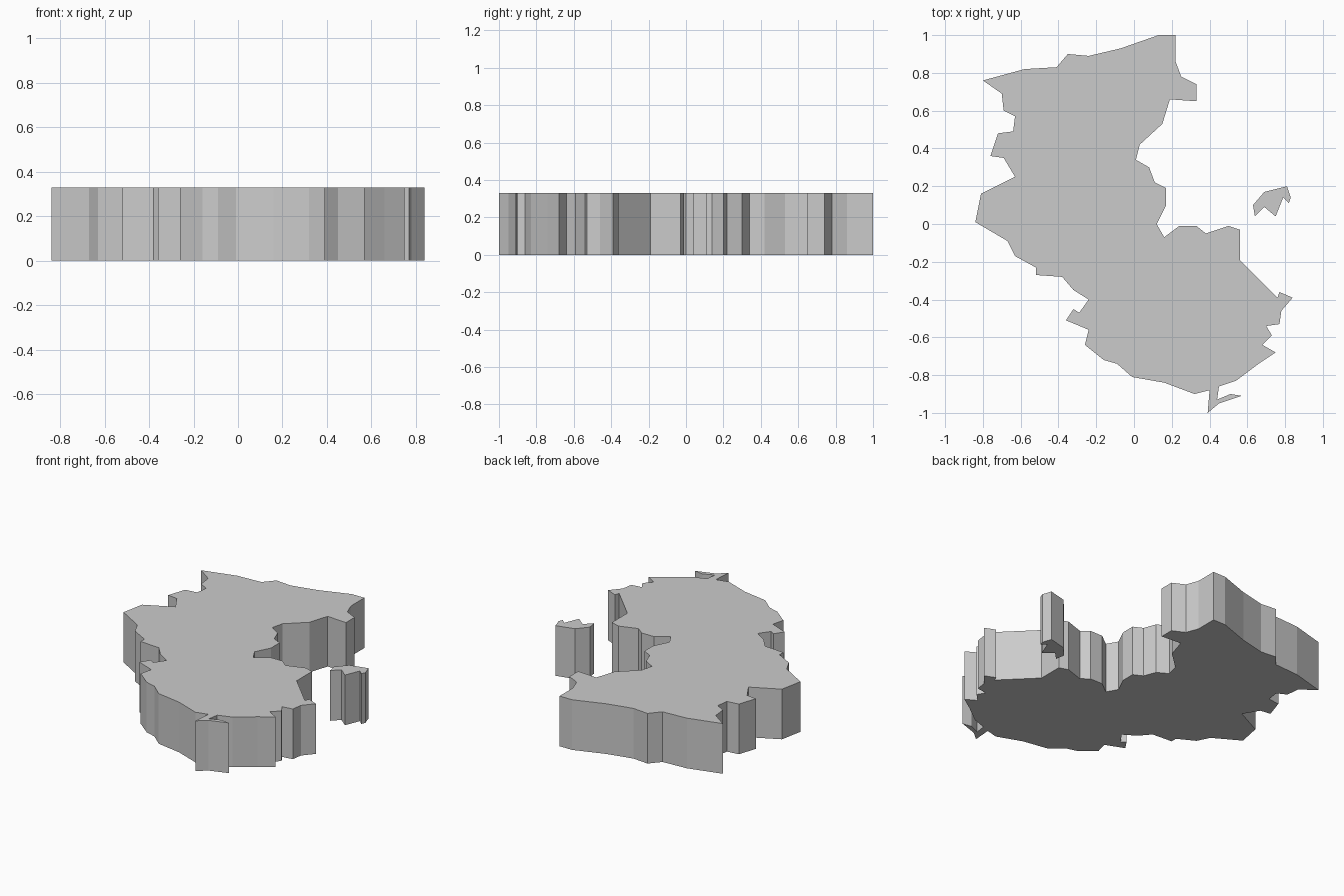
import bpy, bmesh

HEIGHT = 0.33


def extrude_outline(name, outline):
    """Flat-shaded slab standing on z = 0 with the given plan outline."""
    bm = bmesh.new()
    base = bm.faces.new([bm.verts.new((x, y, 0)) for x, y in outline])
    top = bmesh.ops.extrude_face_region(bm, geom=[base], use_keep_orig=True)["geom"]
    bmesh.ops.translate(bm, vec=(0, 0, HEIGHT),
                        verts=[v for v in top if isinstance(v, bmesh.types.BMVert)])
    bmesh.ops.recalc_face_normals(bm, faces=bm.faces)
    mesh = bpy.data.meshes.new(name)
    bm.to_mesh(mesh)
    bm.free()
    obj = bpy.data.objects.new(name, mesh)
    bpy.context.collection.objects.link(obj)
    return obj


# Main land mass, clockwise from its north-east corner
extrude_outline("mainland", [
    # north-east cape and east bay
    (0.22, 1.00), (0.22, 0.86), (0.25, 0.78), (0.33, 0.74), (0.33, 0.65),
    (0.19, 0.66), (0.15, 0.53), (0.03, 0.42), (0.01, 0.34), (0.08, 0.30),
    (0.11, 0.22), (0.17, 0.19), (0.17, 0.10), (0.12, 0.00), (0.16, -0.07),
    (0.24, -0.01), (0.33, -0.01), (0.38, -0.05), (0.50, -0.01), (0.56, -0.03),
    # south-east shore
    (0.56, -0.19), (0.69, -0.32), (0.76, -0.39), (0.77, -0.36), (0.84, -0.39),
    (0.78, -0.46), (0.77, -0.53), (0.70, -0.54), (0.73, -0.59), (0.68, -0.64),
    (0.75, -0.68), (0.66, -0.74), (0.54, -0.83), (0.45, -0.86),
    # southern hook and south shore
    (0.44, -0.93), (0.51, -0.90), (0.57, -0.91), (0.45, -0.95), (0.39, -1.00),
    (0.40, -0.88), (0.32, -0.90), (0.16, -0.84), (-0.01, -0.81), (-0.09, -0.74),
    (-0.16, -0.72), (-0.26, -0.64), (-0.24, -0.56),
    # south-west spit and west shore
    (-0.36, -0.51), (-0.32, -0.45), (-0.29, -0.47), (-0.24, -0.40),
    (-0.32, -0.35), (-0.38, -0.28), (-0.52, -0.27), (-0.52, -0.23),
    (-0.63, -0.17), (-0.67, -0.09), (-0.84, 0.01), (-0.81, 0.16), (-0.63, 0.25),
    (-0.69, 0.35), (-0.76, 0.36), (-0.72, 0.48), (-0.64, 0.49), (-0.63, 0.57),
    (-0.69, 0.60), (-0.70, 0.69),
    # north shore
    (-0.80, 0.76), (-0.58, 0.82), (-0.41, 0.83), (-0.35, 0.90), (-0.24, 0.89),
    (-0.07, 0.93), (0.13, 1.00),
])

# Small detached island to the east
extrude_outline("islet", [
    (0.63, 0.10), (0.69, 0.17), (0.81, 0.20), (0.83, 0.14), (0.82, 0.11),
    (0.79, 0.14), (0.75, 0.04), (0.69, 0.09), (0.64, 0.04),
])
